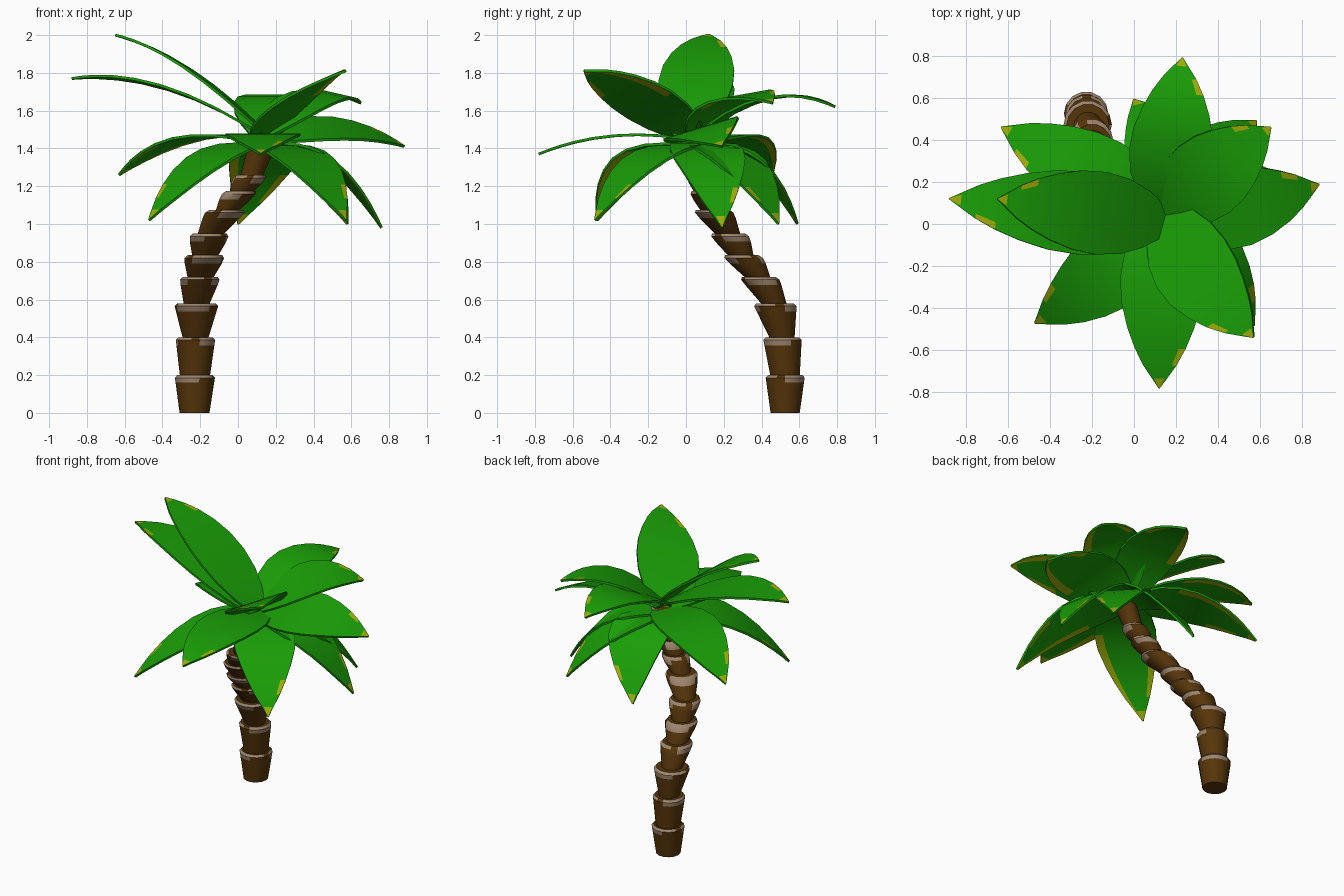
import bpy, bmesh, math
from mathutils import Vector

if "Cube" in bpy.data.objects:
    bpy.data.objects.remove(bpy.data.objects["Cube"])


def material(name, rgb):
    m = bpy.data.materials.new(name)
    m.diffuse_color = (*rgb, 1)
    m.use_nodes = True
    m.node_tree.nodes["Principled BSDF"].inputs["Base Color"].default_value = m.diffuse_color
    return m


BARK = material("bark_brown", (0.095, 0.036, 0.003))
SCAR = material("pale_bark", (0.34, 0.235, 0.155))
LEAF = material("leaf_green", (0.010, 0.34, 0.002))
YELLOW = material("leaf_yellow", (0.34, 0.42, 0.002))


def finish(name, bm, mats, angle):
    me = bpy.data.meshes.new(name)
    bm.to_mesh(me)
    bm.free()
    ob = bpy.data.objects.new(name, me)
    bpy.context.collection.objects.link(ob)
    for m in mats:
        me.materials.append(m)
    bpy.ops.object.select_all(action='DESELECT')
    ob.select_set(True)
    bpy.context.view_layer.objects.active = ob
    bpy.ops.object.shade_smooth_by_angle(angle=math.radians(angle))
    return ob


# Trunk: flared, sheared cups stacked along a curve (x, y, z, top radius)
SIDES = 14
joints = [(-0.23, 0.525, 0.0, 0), (-0.228, 0.525, 0.2, 0.106), (-0.225, 0.51, 0.4, 0.104),
          (-0.22, 0.47, 0.58, 0.115), (-0.2, 0.385, 0.72, 0.104), (-0.175, 0.295, 0.835, 0.104),
          (-0.15, 0.225, 0.95, 0.102), (-0.06, 0.14, 1.075, 0.104), (0.015, 0.105, 1.175, 0.088),
          (0.07, 0.085, 1.26, 0.085), (0.14, 0.06, 1.45, 0.075)]


def trunk_segment(i):
    a, b = Vector(joints[i][:3]), Vector(joints[i + 1][:3])
    R = joints[i + 1][3]
    r0 = 0.079 if i < 2 else 0.066
    if i >= 7:
        r0 = 0.06
    h = b.z - a.z
    band = 1 - 0.04 / h
    a = a - Vector((0, 0, 0.01 if i else 0))
    profile = [(0, r0), (band, r0 + (R - r0) * 0.85), (1 - 0.014 / h, R), (1, R * 0.88), (0.99, R * 0.6)]
    bm = bmesh.new()
    rings = []
    for t, r in profile:
        c = a.lerp(b, t)
        rings.append([bm.verts.new(c + Vector((r * math.cos(k * math.tau / SIDES),
                                               r * math.sin(k * math.tau / SIDES), 0)))
                      for k in range(SIDES)])
    for j in range(len(rings) - 1):
        for k in range(SIDES):
            n = (k + 1) % SIDES
            f = bm.faces.new((rings[j][k], rings[j][n], rings[j + 1][n], rings[j + 1][k]))
            # pale broken band around the rim
            if (j == 1 and (k + 3 * i) % 7 < 4) or (j == 2 and (k + 3 * i) % 7 < 6):
                f.material_index = 1
    bm.faces.new(rings[-1])
    bm.faces.new(rings[0][::-1])
    finish(f"trunk_segment_{i + 1}", bm, [BARK, SCAR], 35)


for i in range(len(joints) - 1):
    trunk_segment(i)

# Fronds: tip x, y, z, bend control height, root height, root y, sideways roll, sideways bend
fronds = [(-0.88, 0.12, 1.77, 1.83, 1.46, 0.01, 0.06, 0), (-0.65, 0.12, 2.0, 1.91, 1.48, 0.01, 0.06, 0),
          (-0.63, 0.46, 1.26, 1.56, 1.43, 0.06, 0, 0), (0.23, 0.79, 1.62, 1.79, 1.47, 0.06, 0, 0),
          (0.65, 0.46, 1.64, 1.78, 1.48, 0.06, 0.14, 0), (0.58, 0.49, 1.0, 1.46, 1.41, 0.06, 0, 0),
          (0.88, 0.19, 1.41, 1.58, 1.45, 0.065, 0.3, -0.08), (0.0, 0.59, 1.0, 1.46, 1.41, 0.06, 0, -0.14),
          (0.76, 0.19, 0.98, 1.48, 1.42, 0.06, 0, 0), (-0.47, -0.47, 1.02, 1.47, 1.42, 0.06, 0, 0.08),
          (0.12, -0.78, 1.37, 1.53, 1.44, 0.06, 0, 0), (0.57, -0.54, 1.81, 1.73, 1.46, 0.06, 0.35, -0.08),
          (0.57, -0.48, 1.02, 1.46, 1.41, 0.06, 0, 0)]
outline = [(0, 0.075), (0.1, 0.135), (0.22, 0.18), (0.36, 0.198), (0.5, 0.19),
           (0.64, 0.16), (0.76, 0.122), (0.86, 0.08), (0.94, 0.036), (1, 0.003)]
across = [-1, -0.72, 0, 0.72, 1]
THICK = 0.014


def frond(i, tx, ty, tz, cz, rz, ry, roll, bend):
    root, tip = Vector((0.14, ry, rz)), Vector((tx, ty, tz))
    side = Vector((-(tip.y - root.y), tip.x - root.x, 0)).normalized()
    ctrl = root.lerp(tip, 0.54) + side * bend
    ctrl.z = cz
    side.z = roll
    bm = bmesh.new()
    top, bot = [], []
    for t, w in outline:
        p = root * (1 - t) ** 2 + ctrl * 2 * t * (1 - t) + tip * t * t
        tangent = (ctrl - root) * (1 - t) + (tip - ctrl) * t
        n = tangent.cross(side).normalized() * THICK / 2
        top.append([bm.verts.new(p + side * w * u + n) for u in across])
        bot.append([bm.verts.new(p + side * w * u - n) for u in across])
    rows, cols = len(outline) - 1, len(across) - 1
    edge = 0 if i % 2 else cols - 1
    for r in range(rows):
        for c in range(cols):
            f = bm.faces.new((top[r][c], top[r + 1][c], top[r + 1][c + 1], top[r][c + 1]))
            g = bm.faces.new((bot[r][c], bot[r][c + 1], bot[r + 1][c + 1], bot[r + 1][c]))
            # yellowed tip and edge patches, larger on the underside
            if (r == rows - 1 and c in (1, 2)) or (c == edge and r == 6):
                f.material_index = 1
            if r == rows - 1 or (c == cols - 1 - edge and r > 2) or (c == edge and r in (5, 6)):
                g.material_index = 1
        for c in (0, cols):
            bm.faces.new((top[r][c], bot[r][c], bot[r + 1][c], top[r + 1][c]))
    for r in (0, rows):
        for c in range(cols):
            bm.faces.new((top[r][c], top[r][c + 1], bot[r][c + 1], bot[r][c]))
    bmesh.ops.recalc_face_normals(bm, faces=bm.faces[:])
    finish(f"frond_{i + 1}", bm, [LEAF, YELLOW], 30)


for i, f in enumerate(fronds):
    frond(i, *f)
